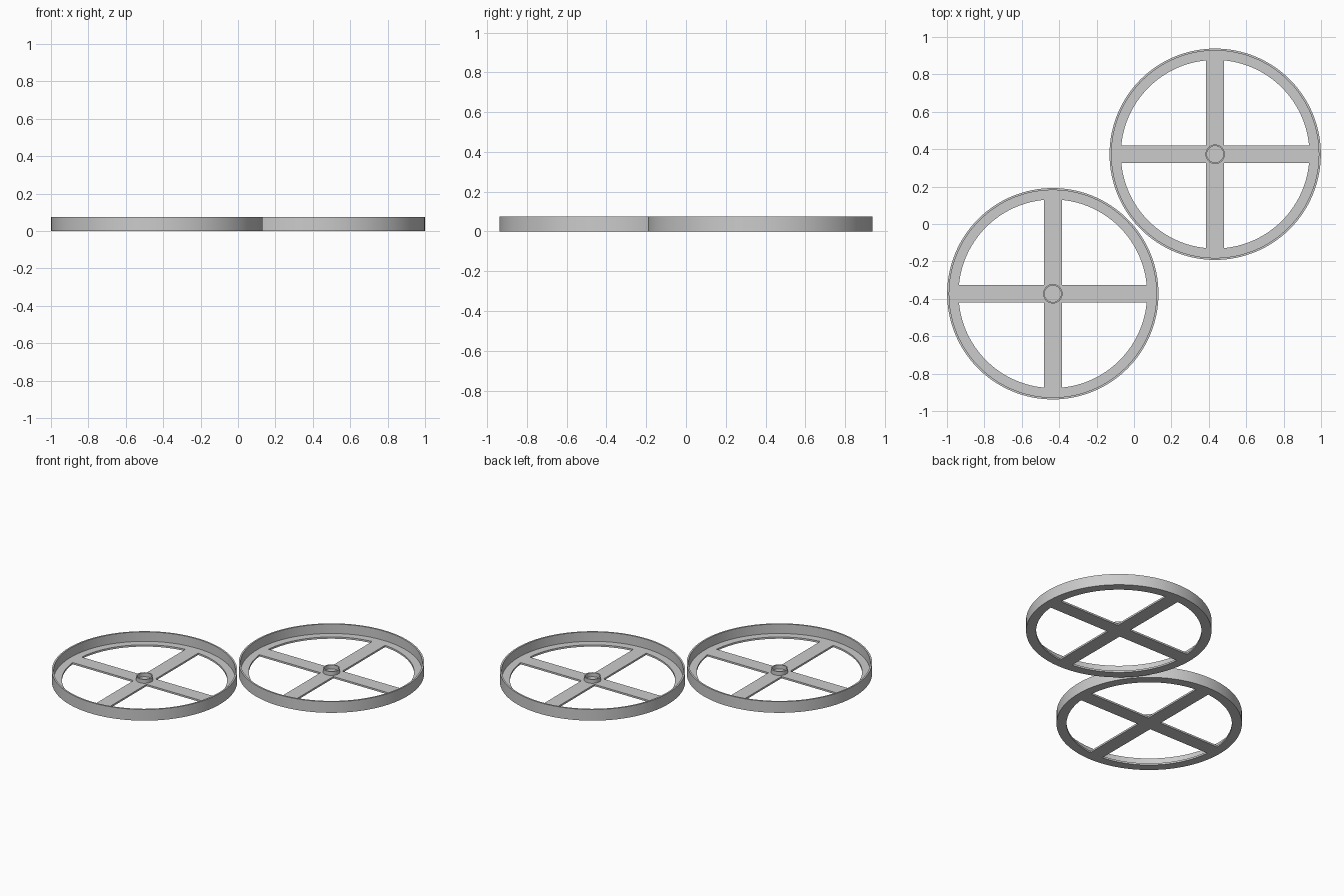
import bpy, bmesh, math

if "Cube" in bpy.data.objects:
    bpy.data.objects.remove(bpy.data.objects["Cube"])

R_OUT, R_WALL, R_IN = 0.565, 0.554, 0.504   # rim radii
HEIGHT, FLOOR = 0.075, 0.012                # rim height, plate thickness
SPOKE = 0.048                               # half width of a spoke
HUB_OUT, HUB_IN, HUB_TOP = 0.052, 0.044, 0.038

grey = bpy.data.materials.new("light grey")
grey.diffuse_color = (0.6, 0.6, 0.6, 1)
grey.use_nodes = True
grey.node_tree.nodes["Principled BSDF"].inputs["Base Color"].default_value = grey.diffuse_color


def finish(name, bm, loc):
    bmesh.ops.recalc_face_normals(bm, faces=bm.faces)
    mesh = bpy.data.meshes.new(name)
    bm.to_mesh(mesh)
    bm.free()
    mesh.materials.append(grey)
    obj = bpy.data.objects.new(name, mesh)
    obj.location = loc
    bpy.context.collection.objects.link(obj)
    return obj


def lathe(name, profile, loc, sides):
    """Revolve a closed (radius, z) outline about z."""
    bm = bmesh.new()
    rings = []
    for i in range(sides):
        a = 2 * math.pi * i / sides
        rings.append([bm.verts.new((r * math.cos(a), r * math.sin(a), z)) for r, z in profile])
    n = len(profile)
    for i in range(sides):
        p, q = rings[i], rings[(i + 1) % sides]
        for j in range(n):
            k = (j + 1) % n
            bm.faces.new((p[j], q[j], q[k], p[k]))
    obj = finish(name, bm, loc)
    bpy.ops.object.select_all(action='DESELECT')
    obj.select_set(True)
    bpy.context.view_layer.objects.active = obj
    bpy.ops.object.shade_smooth_by_angle(angle=math.radians(30))


def cross(name, loc):
    """Flat plus-shaped plate whose arms reach the rim flange."""
    bm = bmesh.new()
    arm = R_IN
    pts = []
    for i in range(4):
        c, s = round(math.cos(i * math.pi / 2)), round(math.sin(i * math.pi / 2))
        for x, y in ((arm, -SPOKE), (arm, SPOKE), (SPOKE, SPOKE)):
            pts.append((x * c - y * s, x * s + y * c, 0))
    face = bm.faces.new([bm.verts.new(p) for p in pts])
    top = bmesh.ops.extrude_face_region(bm, geom=[face])["geom"]
    bmesh.ops.translate(bm, vec=(0, 0, FLOOR),
                        verts=[g for g in top if isinstance(g, bmesh.types.BMVert)])
    finish(name, bm, loc)


# Two identical wheels, placed diagonally
for side, sign in (("left", -1), ("right", 1)):
    at = (0.434 * sign, 0.373 * sign, 0)
    # L-shaped rim: upright wall with an inward flange at the bottom
    lathe(side + "_rim", [(R_IN, 0), (R_OUT, 0), (R_OUT, HEIGHT), (R_WALL, HEIGHT),
                          (R_WALL, FLOOR), (R_IN, FLOOR)], at, 128)
    cross(side + "_spokes", at)
    # Open hub collar on the spoke crossing
    lathe(side + "_hub", [(HUB_IN, FLOOR), (HUB_OUT, FLOOR), (HUB_OUT, HUB_TOP),
                          (HUB_IN, HUB_TOP)], at, 48)
